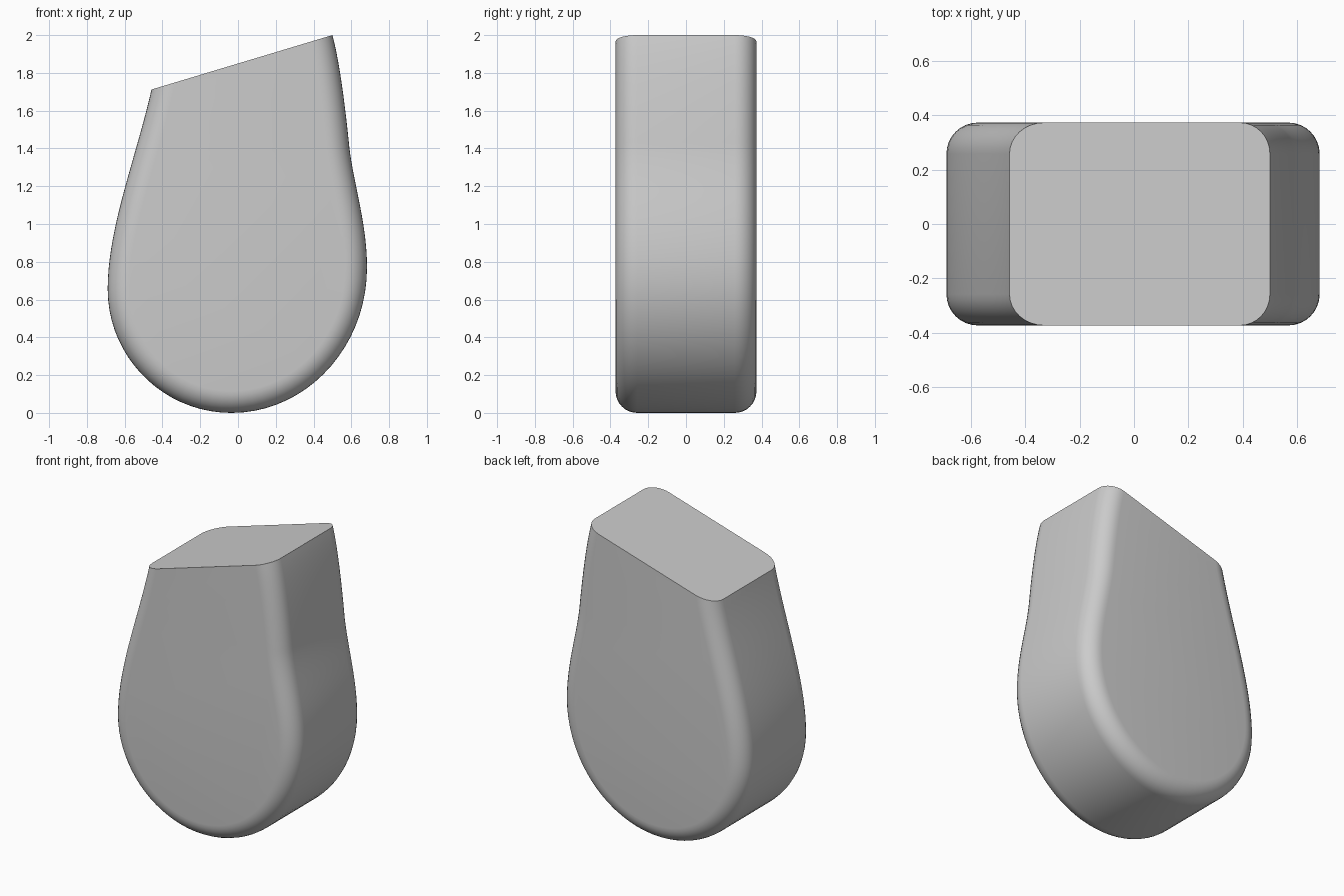
import bpy, bmesh, math
from mathutils import Vector
from mathutils.geometry import interpolate_bezier

cube = bpy.data.objects.get("Cube")
if cube:
    bpy.data.objects.remove(cube, do_unlink=True)

HALF_DEPTH = 0.373
ROUND = 0.115
ROUND_STEPS = 8
TOP_LEFT = Vector((-0.458, 1.712))
TOP_RIGHT = Vector((0.5, 2.0))

# Outline: bezier segments from one end of the slanted cut around to the other
segments = [
    [(-0.458, 1.712), (-0.54, 1.35), (-0.69, 0.98), (-0.69, 0.655)],
    [(-0.69, 0.655), (-0.69, 0.296), (-0.397, 0), (-0.035, 0)],
    [(-0.035, 0), (0.361, 0), (0.683, 0.345), (0.683, 0.77)],
    [(0.683, 0.77), (0.683, 1.0), (0.615, 1.2), (0.59, 1.4)],
    [(0.59, 1.4), (0.57, 1.6), (0.54, 1.85), (0.5, 2.0)],
]
outline = []
for seg in segments:
    pts = interpolate_bezier(*[Vector(p) for p in seg], 20)
    outline += [p.xy for p in pts[:-1]]
outline.append(TOP_RIGHT.copy())

# Run both sides past the cut so that the rounding is sliced cleanly
outline.insert(0, outline[0] + (outline[0] - outline[1]).normalized() * 0.35)
outline.append(outline[-1] + (outline[-1] - outline[-2]).normalized() * 0.25)


def inward(i):
    a = outline[max(i - 1, 0)]
    b = outline[min(i + 1, len(outline) - 1)]
    d = (b - a).normalized()
    return Vector((-d.y, d.x))


normals = [inward(i) for i in range(len(outline))]

# Rings from the front face to the back face, with quarter-round edges
quarter = [math.pi / 2 * k / ROUND_STEPS for k in range(ROUND_STEPS + 1)]
profile = [(ROUND * (1 - math.sin(a)), -HALF_DEPTH + ROUND * (1 - math.cos(a)))
           for a in quarter]
profile += [(inset, -y) for inset, y in reversed(profile)]

bm = bmesh.new()
rings = []
for inset, y in profile:
    ring = []
    for p, n in zip(outline, normals):
        q = p + n * inset
        ring.append(bm.verts.new((q.x, y, q.y)))
    rings.append(ring)
for r0, r1 in zip(rings, rings[1:]):
    for i in range(len(r0) - 1):
        bm.faces.new((r0[i], r0[i + 1], r1[i + 1], r1[i]))
bm.faces.new(rings[0])
bm.faces.new(rings[-1][::-1])

# Slanted flat top
slope = TOP_RIGHT - TOP_LEFT
bmesh.ops.bisect_plane(
    bm, geom=bm.verts[:] + bm.edges[:] + bm.faces[:],
    plane_co=(TOP_LEFT.x, 0, TOP_LEFT.y),
    plane_no=Vector((-slope.y, 0, slope.x)).normalized(), clear_outer=True)
bmesh.ops.holes_fill(bm, edges=[e for e in bm.edges if e.is_boundary], sides=0)
bmesh.ops.recalc_face_normals(bm, faces=bm.faces[:])

mesh = bpy.data.meshes.new("rounded_body")
bm.to_mesh(mesh)
bm.free()
body = bpy.data.objects.new("rounded_body", mesh)
bpy.context.collection.objects.link(body)

# Plain grey finish
grey = bpy.data.materials.new("light_grey")
grey.use_nodes = True
color = (0.6, 0.6, 0.6, 1)
grey.diffuse_color = color
grey.node_tree.nodes["Principled BSDF"].inputs["Base Color"].default_value = color
mesh.materials.append(grey)

bpy.ops.object.select_all(action='DESELECT')
body.select_set(True)
bpy.context.view_layer.objects.active = body
bpy.ops.object.shade_smooth_by_angle(angle=math.radians(30))
